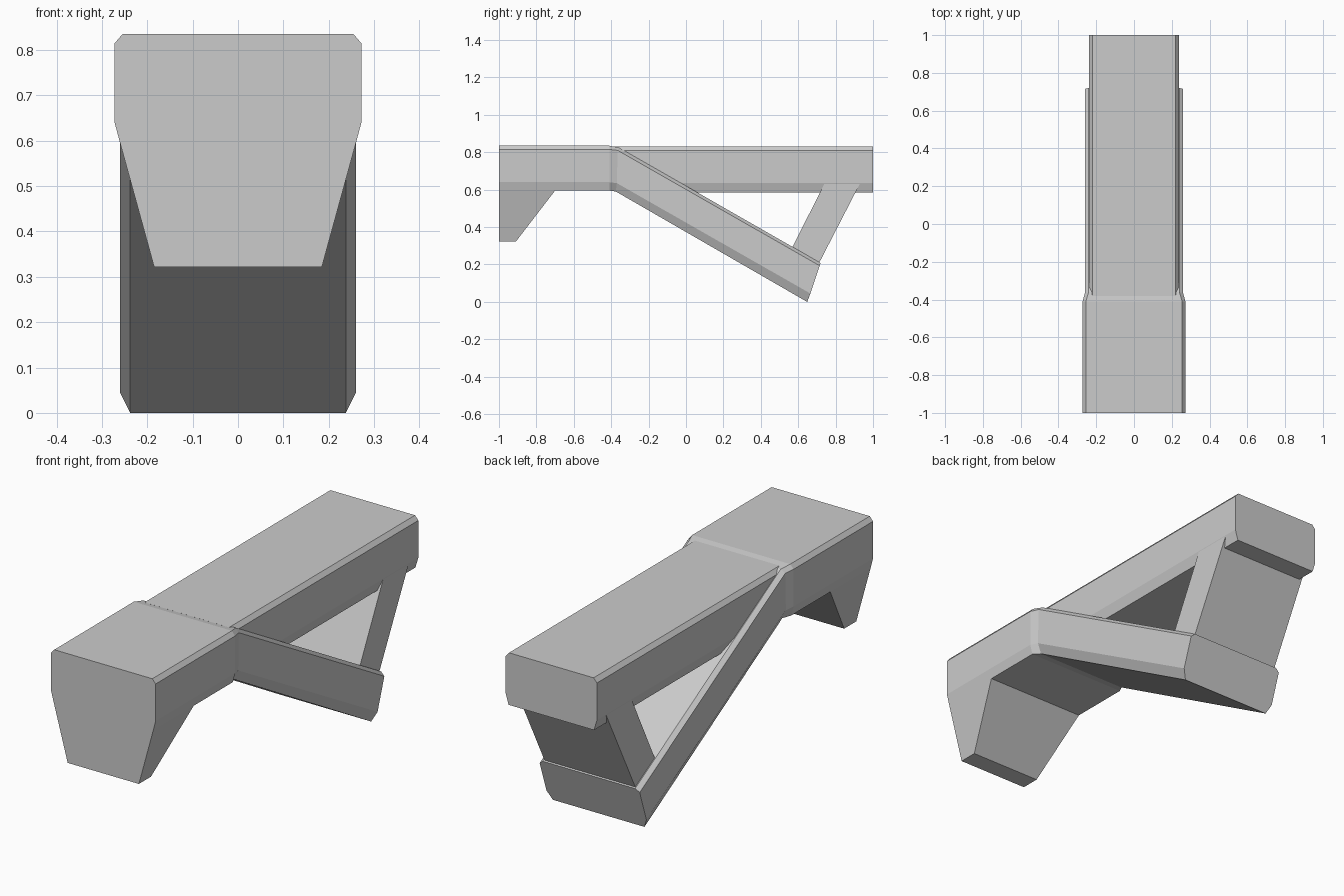
import bpy
import bmesh

if "Cube" in bpy.data.objects:
    bpy.data.objects.remove(bpy.data.objects["Cube"], do_unlink=True)

grey = bpy.data.materials.new("plain grey")
grey.use_nodes = True
grey.diffuse_color = (0.6, 0.6, 0.6, 1)
bsdf = next(n for n in grey.node_tree.nodes if n.type == "BSDF_PRINCIPLED")
bsdf.inputs["Base Color"].default_value = grey.diffuse_color


def loft(name, stations):
    """Loft symmetric sections; each lists (half width, y, z) down one side."""
    bm = bmesh.new()
    rings = []
    for side in stations:
        ring = [(x, y, z) for x, y, z in side]
        ring += [(-x, y, z) for x, y, z in reversed(side)]
        rings.append([bm.verts.new(p) for p in ring])
    count = len(rings[0])
    for a, b in zip(rings, rings[1:]):
        for i in range(count):
            j = (i + 1) % count
            bm.faces.new((a[i], a[j], b[j], b[i]))
    bm.faces.new(rings[0])
    bm.faces.new(rings[-1])
    bmesh.ops.recalc_face_normals(bm, faces=bm.faces)
    mesh = bpy.data.meshes.new(name)
    bm.to_mesh(mesh)
    bm.free()
    mesh.materials.append(grey)
    obj = bpy.data.objects.new(name, mesh)
    bpy.context.collection.objects.link(obj)
    return obj


def section(widths, ys, zs):
    return list(zip(widths, ys, zs))


# Front block bending down into the sloping brace
wide = (0.255, 0.272, 0.272, 0.26)
narrow = (0.24, 0.26, 0.26, 0.238)
level = (0.835, 0.815, 0.64, 0.595)
loft("front_block_and_brace", [
    section(wide, [-1] * 4, level),
    section(wide, [-0.41] * 4, level),
    section(narrow, [-0.36, -0.365, -0.37, -0.375], (0.826, 0.81, 0.635, 0.59)),
    section(narrow, [0.72, 0.715, 0.665, 0.648], (0.208, 0.193, 0.045, 0.0)),
])

# Tapered tooth under the front block
loft("front_tooth", [
    [(0.26, -1, 0.595), (0.185, -1, 0.322)],
    [(0.26, -0.70, 0.595), (0.185, -0.91, 0.322)],
])

# Straight upper beam, its front end buried in the bend
beam = (0.22, 0.237, 0.237, 0.222)
beam_z = (0.83, 0.81, 0.635, 0.585)
loft("upper_beam", [
    section(beam, (-0.38, -0.36, -0.25, -0.2), beam_z),
    section(beam, [1] * 4, beam_z),
])

# Slanted strut joining the brace tip to the beam
loft("rear_strut", [
    [(0.236, 0.742, 0.636), (0.236, 0.56, 0.275)],
    [(0.236, 0.932, 0.636), (0.236, 0.71, 0.205)],
])
